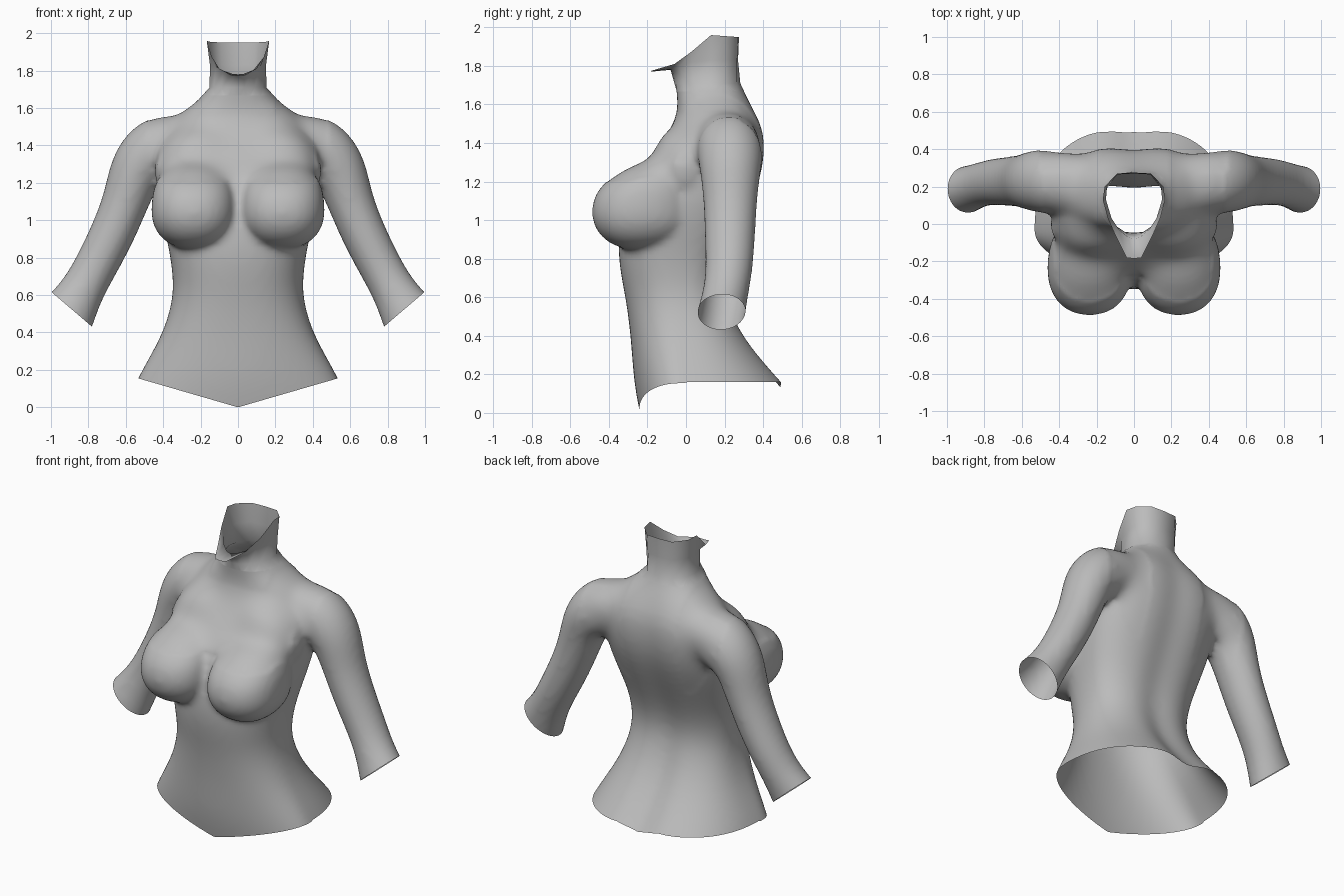
import bpy, bmesh, math
from mathutils import Vector

if "Cube" in bpy.data.objects:
    bpy.data.objects.remove(bpy.data.objects["Cube"])

skin = bpy.data.materials.new("plain_grey")
skin.diffuse_color = (0.5, 0.5, 0.5, 1)
skin.use_nodes = True
skin.node_tree.nodes["Principled BSDF"].inputs["Base Color"].default_value = skin.diffuse_color


def make_object(name, bm):
    me = bpy.data.meshes.new(name)
    bm.normal_update()
    bm.to_mesh(me)
    bm.free()
    ob = bpy.data.objects.new(name, me)
    bpy.context.collection.objects.link(ob)
    return ob


def loft(bm, rings, caps=True):
    """Skin a list of closed rings with quads; returns the first ring's edges."""
    loops = [[bm.verts.new(p) for p in r] for r in rings]
    n = len(loops[0])
    for a, b in zip(loops, loops[1:]):
        for i in range(n):
            j = (i + 1) % n
            bm.faces.new((a[i], a[j], b[j], b[i]))
    if caps:
        bm.faces.new(loops[0][::-1])
        bm.faces.new(loops[-1])
    return [bm.edges.get((loops[0][i], loops[0][(i + 1) % n])) for i in range(n)]


def spow(v, e):
    return math.copysign(abs(v) ** e, v)


N = 40
# Trunk sections: z, half width, front y, back y, y of widest point, spine groove
TRUNK = [(-.15, .68, -.21, .76, -.03, .07), (.0, .60, -.24, .66, -.03, .07),
         (.16, .54, -.272, .515, -.03, .07), (.38, .405, -.285, .315, -.03, .05),
         (.58, .345, -.31, .22, -.03, .03), (.72, .35, -.34, .21, -.03, .025),
         (.86, .372, -.355, .25, -.02, .025), (1.02, .41, -.34, .32, .02, .025),
         (1.2, .43, -.29, .395, .1, .025), (1.35, .42, -.17, .42, .17, .025),
         (1.47, .40, -.075, .41, .2, .02), (1.56, .335, -.045, .365, .2, .01),
         (1.63, .225, -.045, .32, .17, 0), (1.70, .157, -.054, .285, .13, 0),
         (1.77, .15, -.06, .275, .12, 0), (1.9, .15, -.06, .27, .12, 0)]


def trunk_ring(z, w, yf, yb, cy, groove):
    ring = []
    for i in range(N):
        t = 2 * math.pi * i / N
        back = math.sin(t) > 0
        e = (.82 if back else 1.03) if z < .3 else (.8 if back and z < 1.5 else .88)
        x, s = w * spow(math.cos(t), e), spow(math.sin(t), e)
        y = cy + s * ((yb - cy) if back else (cy - yf))
        if back:
            y -= groove * math.exp(-(x / .09) ** 2)
        ring.append((x, y, z))
    return ring


# Arm sections: centre x, y, z, half width, half depth
ARM = [(.16, .20, 1.42, .10, .14), (.28, .215, 1.43, .145, .17),
       (.405, .222, 1.395, .187, .18), (.495, .23, 1.335, .172, .178),
       (.555, .23, 1.25, .148, .163), (.60, .23, 1.10, .128, .144),
       (.674, .228, .92, .125, .137), (.765, .225, .745, .12, .127),
       (.83, .207, .63, .122, .124), (.89, .185, .53, .147, .13),
       (.95, .165, .43, .17, .138), (1.0, .15, .35, .18, .14)]


def arm_rings(side):
    rings = []
    for k, (x, y, z, w, d) in enumerate(ARM):
        a, b = ARM[max(k - 1, 0)], ARM[min(k + 1, len(ARM) - 1)]
        t = Vector((b[0] - a[0], 0, b[2] - a[2])).normalized()
        out = Vector((-t.z, 0, t.x))
        ring = []
        for i in range(12):
            q = 2 * math.pi * i / 12
            p = Vector((x, y, z)) + out * w * math.cos(q)
            ring.append((p.x * side, p.y + d * math.sin(q), p.z))
        rings.append(ring)
    return rings


def dome(bm):
    return bmesh.ops.create_uvsphere(bm, u_segments=24, v_segments=16, radius=1)["verts"]


# Body: trunk, arms and bust as closed volumes fused into one skin
bm = bmesh.new()
loft(bm, [trunk_ring(*r) for r in TRUNK])
for side in (1, -1):
    loft(bm, arm_rings(side))
    # Bust: rounded-square dome, upper half sloping back into the chest
    for v in dome(bm):
        x, y, z = (spow(c, .9) for c in v.co)
        v.co = Vector((side * (.238 + x * .228),
                       -.24 + y * (.30 if y > 0 else .252) + (.17 * z * z if z > 0 else 0),
                       1.055 + z * (.28 if z > 0 else .21)))
    # Upper chest muscle between bust and shoulder
    for v in dome(bm):
        x, y, z = v.co
        v.co = Vector((side * (.2 + x * .25), y * .185, 1.27 + z * .24))
bmesh.ops.recalc_face_normals(bm, faces=bm.faces)
body = make_object("body", bm)
sub = body.modifiers.new("round", 'SUBSURF')
sub.levels = sub.render_levels = 2
rem = body.modifiers.new("fuse", 'REMESH')
rem.mode = 'VOXEL'
rem.voxel_size = .018
fused = bpy.data.meshes.new_from_object(body.evaluated_get(bpy.context.evaluated_depsgraph_get()))
body.modifiers.clear()

bm = bmesh.new()
bm.from_mesh(fused)


def relax(verts, steps):
    for _ in range(steps):
        bmesh.ops.smooth_vert(bm, verts=verts, factor=.5, use_axis_x=True, use_axis_y=True, use_axis_z=True)


relax(bm.verts[:], 4)
# Blend shoulders into the trunk, and the upper bust into the chest
relax([v for v in bm.verts if .2 < abs(v.co.x) < .48 and v.co.z > 1.3 and v.co.y > -.1], 25)
relax([v for v in bm.verts if .2 < abs(v.co.x) < .5 and v.co.z > 1.0 and v.co.y > .28], 25)
relax([v for v in bm.verts if abs(v.co.x) < .42 and 1.2 < v.co.z < 1.55 and v.co.y < .02], 45)


# Open lower hem: dips to a point in front, level behind
def hem(p):
    if p.y < 0:
        return min(.29 * abs(p.x), .16)
    return .13 + .03 * min(1, abs(p.x) / .15)


def cut(geom, co, no):
    bmesh.ops.bisect_plane(bm, geom=geom, plane_co=co, plane_no=no, clear_outer=True)


def everything():
    return bm.verts[:] + bm.edges[:] + bm.faces[:]


for v in bm.verts:
    v.co.z -= hem(v.co)
cut(everything(), (0, 0, 0), (0, 0, -1))
for v in bm.verts:
    v.co.z += hem(v.co)

# Open cuffs
for side in (1, -1):
    faces = [f for f in bm.faces if f.calc_center_median().x * side > .66]
    edges = {e for f in faces for e in f.edges}
    verts = {v for f in faces for v in f.verts}
    cut(list(verts) + list(edges) + faces, (side * .893, .18, .527), (side * .65, 0, -.76))

# Neck: half rings from front to back, mirrored; the rim juts forward under the chin
BASE = [(0, -.06, 1.71), (.035, -.052, 1.71), (.09, -.015, 1.71), (.13, .04, 1.71),
        (.152, .12, 1.71), (.145, .19, 1.71), (.09, .265, 1.71), (0, .282, 1.71)]
MID = [(0, -.08, 1.78), (.03, -.072, 1.783), (.08, -.03, 1.80), (.12, .03, 1.82),
       (.15, .13, 1.83), (.145, .2, 1.83), (.088, .265, 1.83), (0, .27, 1.83)]
RIM = [(0, -.185, 1.77), (.04, -.18, 1.775), (.10, -.06, 1.81), (.14, .03, 1.875),
       (.167, .13, 1.96), (.157, .2, 1.955), (.09, .27, 1.95), (0, .275, 1.95)]
cut(everything(), (0, 0, 1.67), (0, 0, 1))
collar = [e for e in bm.edges if e.is_boundary and all(abs(v.co.z - 1.67) < .002 for v in e.verts)]
base = loft(bm, [h + [(-x, y, z) for x, y, z in h[-2:0:-1]] for h in (BASE, MID, RIM)], caps=False)
bmesh.ops.bridge_loops(bm, edges=collar + base)
bmesh.ops.recalc_face_normals(bm, faces=bm.faces)
bm.to_mesh(body.data)
bm.free()

body.data.materials.clear()
body.data.materials.append(skin)
for p in body.data.polygons:
    p.use_smooth = True
    p.material_index = 0
